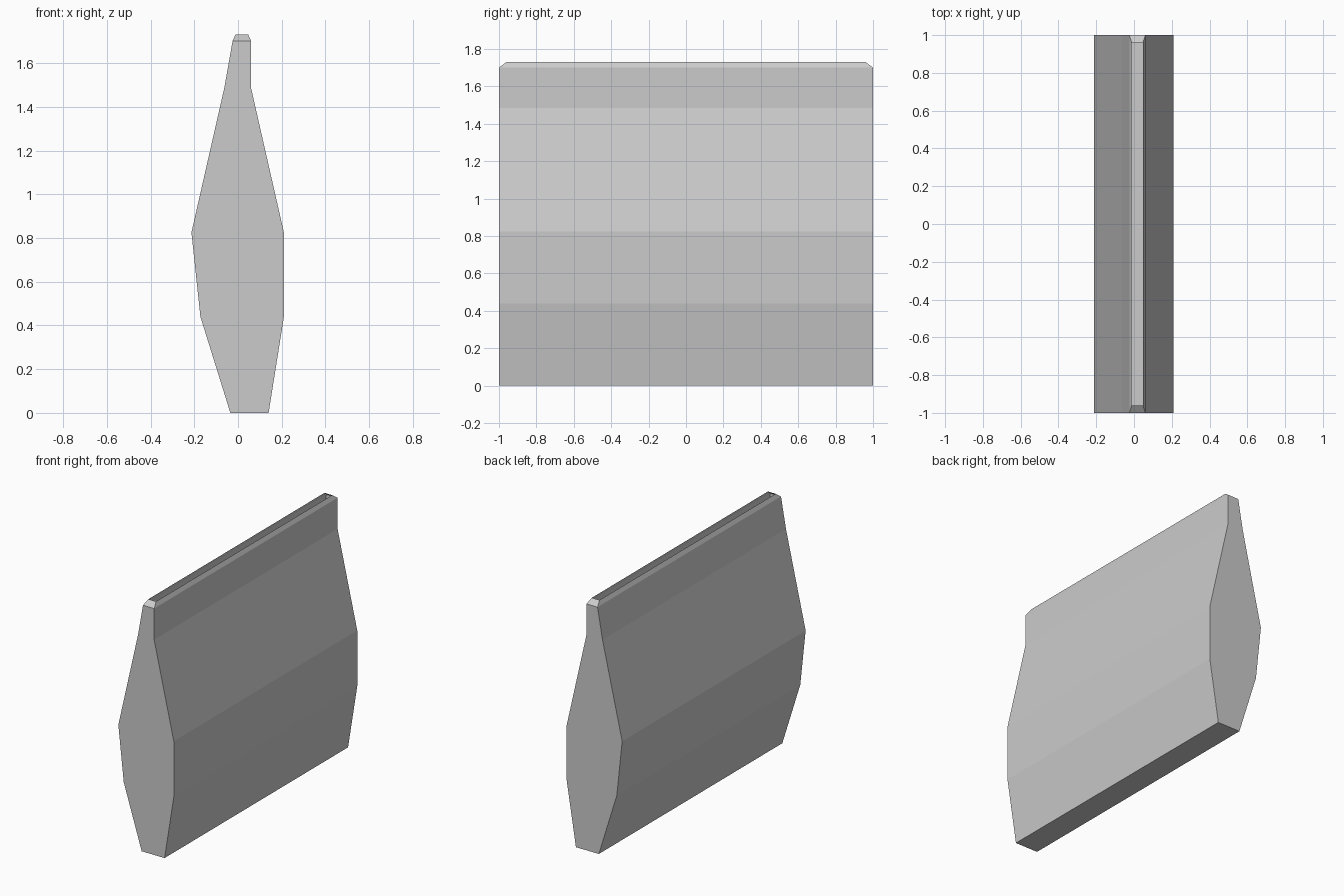
import bpy, bmesh

if "Cube" in bpy.data.objects:
    bpy.data.objects.remove(bpy.data.objects["Cube"])


def add_object(name, bm):
    bmesh.ops.recalc_face_normals(bm, faces=bm.faces)
    mesh = bpy.data.meshes.new(name)
    bm.to_mesh(mesh)
    bm.free()
    obj = bpy.data.objects.new(name, mesh)
    bpy.context.collection.objects.link(obj)
    return obj


# Hollow panel shell: faceted x-z profile swept along y
profile = [(-0.035, 0), (0.14, 0), (0.21, 0.44), (0.21, 0.825), (0.06, 1.485),
           (0.06, 1.70), (-0.025, 1.70), (-0.063, 1.485), (-0.213, 0.825), (-0.172, 0.44)]
TOP = 5  # index of the profile edge along the top

bm = bmesh.new()
front = [bm.verts.new((x, -1, z)) for x, z in profile]
back = [bm.verts.new((x, 1, z)) for x, z in profile]
bm.faces.new(front)
bm.faces.new(back)
n = len(profile)
for i in range(n):
    j = (i + 1) % n
    if i != TOP:
        bm.faces.new((front[i], front[j], back[j], back[i]))

# Chamfered lip around the open slot at the top
outer = [front[TOP], back[TOP], back[TOP + 1], front[TOP + 1]]
inner = [bm.verts.new(p) for p in ((0.047, -0.96, 1.73), (0.047, 0.96, 1.73),
                                   (-0.012, 0.96, 1.73), (-0.012, -0.96, 1.73))]
for i in range(4):
    j = (i + 1) % 4
    bm.faces.new((outer[i], outer[j], inner[j], inner[i]))
add_object("panel_shell", bm)
